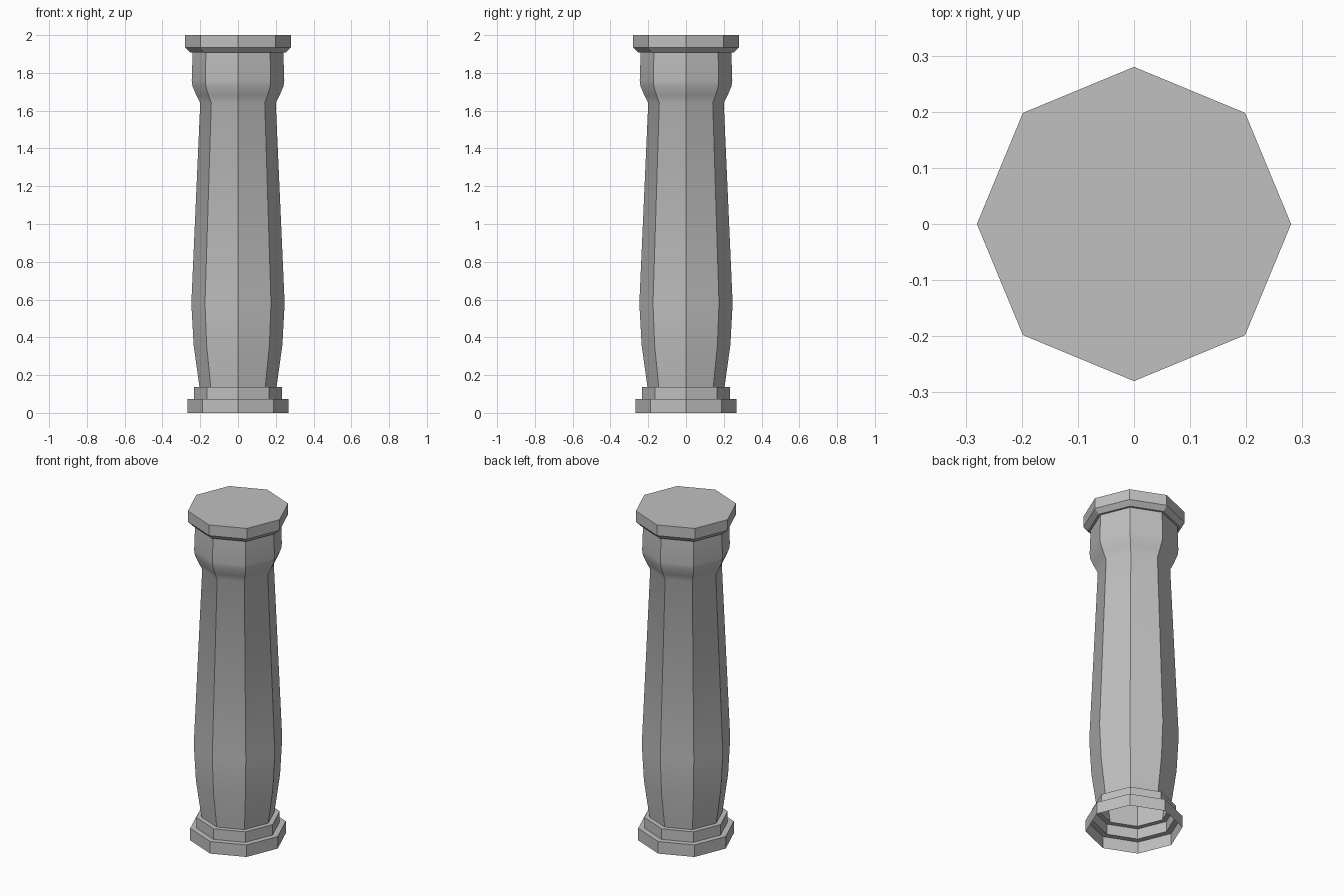
import bpy
import bmesh
import math

cube = bpy.data.objects.get("Cube")
if cube:
    bpy.data.objects.remove(cube, do_unlink=True)

SIDES = 8

stone = bpy.data.materials.new("grey stone")
stone.use_nodes = True
grey = (0.53, 0.53, 0.53, 1.0)
stone.diffuse_color = grey
stone.node_tree.nodes["Principled BSDF"].inputs["Base Color"].default_value = grey


def turned_part(name, profile, cap_top=False):
    """Stack octagonal rings through (radius, height) points, corners on the axes."""
    bm = bmesh.new()
    rings = []
    for radius, z in profile:
        angles = [math.tau * i / SIDES for i in range(SIDES)]
        rings.append([bm.verts.new((radius * math.cos(a), radius * math.sin(a), z))
                      for a in angles])
    for low, high in zip(rings, rings[1:]):
        for i in range(SIDES):
            j = (i + 1) % SIDES
            bm.faces.new((low[i], low[j], high[j], high[i]))
    if cap_top:
        bm.faces.new(rings[-1])
    mesh = bpy.data.meshes.new(name)
    bm.to_mesh(mesh)
    bm.free()
    mesh.materials.append(stone)
    obj = bpy.data.objects.new(name, mesh)
    bpy.context.collection.objects.link(obj)
    # Soft along the height, crisp at the eight corners and the ledges
    bpy.ops.object.select_all(action="DESELECT")
    obj.select_set(True)
    bpy.context.view_layer.objects.active = obj
    bpy.ops.object.shade_smooth_by_angle(angle=math.radians(30))
    return obj


# Stepped plinth, hollow and open underneath
turned_part("base", [(0.267, 0), (0.267, 0.073), (0.233, 0.073),
                     (0.233, 0.137), (0.204, 0.137)])

# Bulging shaft that tapers upward and swells into the neck
turned_part("shaft", [(0.204, 0.137), (0.235, 0.36), (0.247, 0.58), (0.2, 1.64),
                      (0.22, 1.68), (0.241, 1.73), (0.245, 1.76), (0.24, 1.908)])

# Capital slab with a chamfered underside
turned_part("capital", [(0.24, 1.908), (0.253, 1.908), (0.28, 1.935), (0.28, 2.0)],
            cap_top=True)
